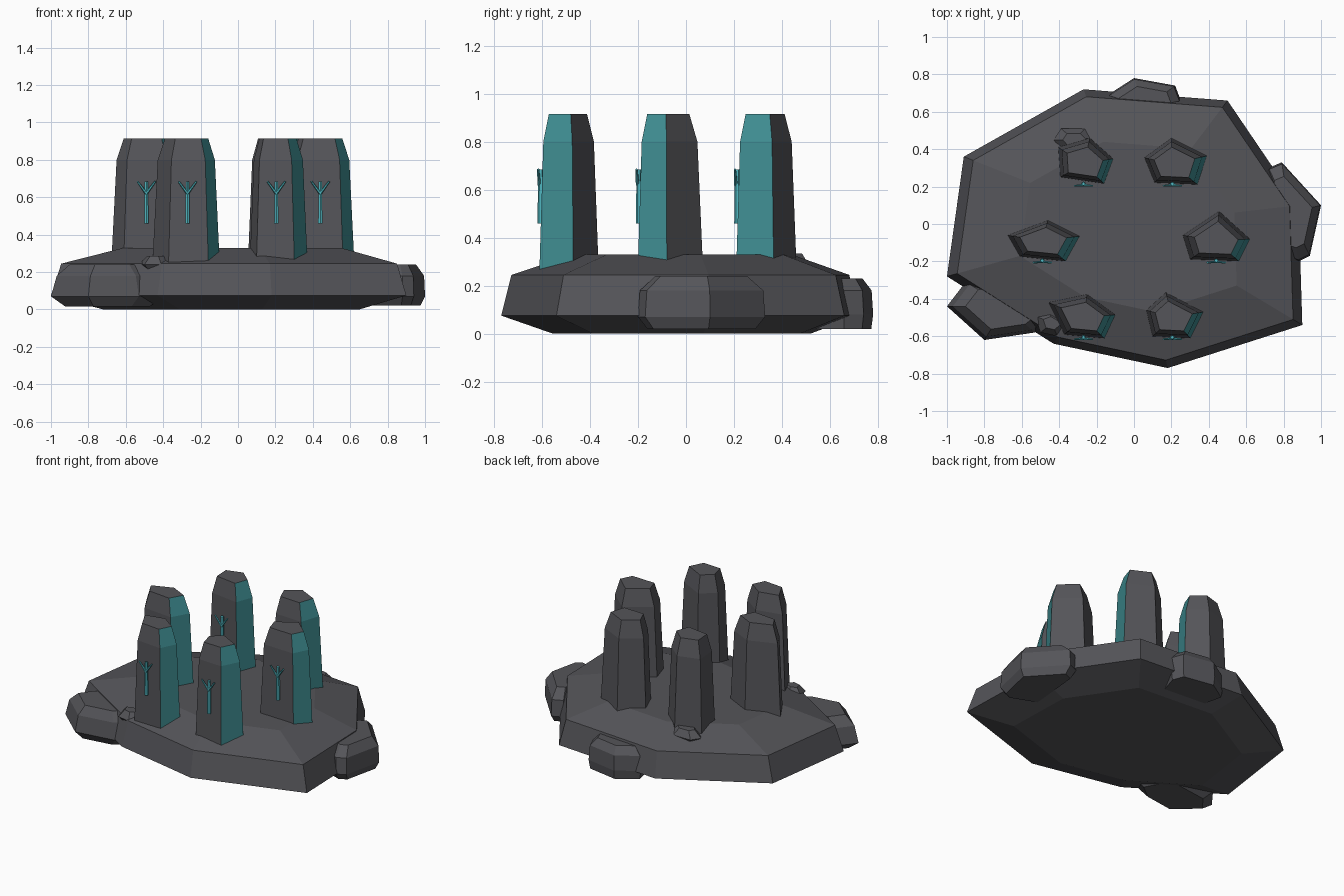
import bpy, bmesh
from mathutils import Vector

if "Cube" in bpy.data.objects:
    bpy.data.objects.remove(bpy.data.objects["Cube"])


def material(name, colour):
    m = bpy.data.materials.new(name)
    m.diffuse_color = (*colour, 1)
    m.use_nodes = True
    m.node_tree.nodes["Principled BSDF"].inputs["Base Color"].default_value = m.diffuse_color
    return m


STONE = material("dark_stone", (0.09, 0.09, 0.10))
TEAL = material("teal_face", (0.05, 0.27, 0.29))
GLOW = material("bright_teal", (0.08, 0.48, 0.54))


def finish(bm, name, mats):
    me = bpy.data.meshes.new(name)
    bmesh.ops.recalc_face_normals(bm, faces=bm.faces)
    bm.to_mesh(me)
    bm.free()
    for m in mats:
        me.materials.append(m)
    ob = bpy.data.objects.new(name, me)
    bpy.context.collection.objects.link(ob)
    return ob


def loft(name, outline, levels, centre, teal_side=None):
    """Stack copies of an outline; each level is (z, scale about centre)."""
    bm = bmesh.new()
    cx, cy = centre
    rings = [[bm.verts.new((cx + (x - cx) * s, cy + (y - cy) * s, z)) for x, y in outline]
             for z, s in levels]
    n = len(outline)
    for a, b in zip(rings, rings[1:]):
        for i in range(n):
            f = bm.faces.new((a[i], a[(i + 1) % n], b[(i + 1) % n], b[i]))
            f.material_index = int(i == teal_side)
    bm.faces.new(rings[0][::-1])
    bm.faces.new(rings[-1])
    return finish(bm, name, [STONE, TEAL])


# Rock base
loft("rock_base",
     [(-1, -.28), (-.43, -.64), (.18, -.77), (.90, -.54), (.88, .10), (.50, .66), (-.27, .72), (-.91, .36)],
     [(0, .72), (.075, 1), (.245, .945), (.33, .61)], (0, 0))

# Boulders around the rim
loft("left_boulder",
     [(-1, -.44), (-.80, -.62), (-.53, -.58), (-.40, -.48), (-.52, -.26), (-.90, -.31)],
     [(.015, .75), (.07, 1), (.18, .9), (.24, .68)], (-.69, -.44))
loft("back_boulder",
     [(-.14, .69), (-.10, .52), (.20, .50), (.25, .66), (.22, .74), (0, .78)],
     [(.02, .95), (.08, 1), (.18, .96), (.23, .72)], (.06, .62))
loft("right_boulder",
     [(.72, .30), (.68, -.12), (.88, -.20), (.94, -.17), (1, .10), (.79, .33)],
     [(.02, .85), (.07, 1), (.18, .97), (.24, .72)], (.83, .06))

# Small loose stones
loft("front_pebble", [(-.53, -.49), (-.50, -.58), (-.41, -.60), (-.33, -.53), (-.45, -.46)],
     [(.20, .5), (.24, 1), (.285, .5)], (-.44, -.53))
loft("back_pebble", [(-.43, .45), (-.37, .38), (-.25, .39), (-.21, .46), (-.26, .51), (-.39, .51)],
     [(.24, .6), (.29, 1), (.335, .55)], (-.32, .45))

# Standing stones: footprint from west vertex, counter-clockwise
PILLARS = [
    [(-.405, .41), (-.395, .25), (-.16, .215), (-.11, .35), (-.235, .46)],
    [(.055, .355), (.11, .22), (.34, .21), (.39, .365), (.20, .46)],
    [(-.675, -.06), (-.61, -.175), (-.365, -.20), (-.29, -.065), (-.46, .02)],
    [(.26, -.06), (.30, -.19), (.56, -.20), (.62, -.08), (.455, .07)],
    [(-.455, -.42), (-.37, -.59), (-.16, -.61), (-.10, -.485), (-.25, -.375)],
    [(.065, -.46), (.10, -.60), (.30, -.61), (.37, -.47), (.17, -.365)],
]
CENTRES = [(-.27, .32), (.205, .32), (-.49, -.09), (.44, -.09), (-.27, -.50), (.205, -.50)]


def rod(bm, a, b, r1, r2):
    a, b = Vector(a), Vector(b)
    new = bmesh.ops.create_cone(bm, cap_ends=True, segments=6, radius1=r1, radius2=r2,
                                depth=(b - a).length)["verts"]
    rot = (b - a).to_track_quat('Z', 'Y')
    for v in new:
        v.co = rot @ v.co + (a + b) / 2


for i, (outline, (cx, cy)) in enumerate(zip(PILLARS, CENTRES)):
    loft(f"standing_stone_{i + 1}", outline, [(.22, 1.02), (.80, .86), (.915, .65)], (cx, cy), teal_side=2)
    # Forked mark on the front face
    bm = bmesh.new()
    y = cy - .106
    rod(bm, (cx, y, .46), (cx, y, .685), .013, .010)
    for side in (-1, 1):
        rod(bm, (cx, y - .006, .62), (cx + side * .048, y - .010, .685), .008, .005)
    finish(bm, f"forked_mark_{i + 1}", [GLOW])
